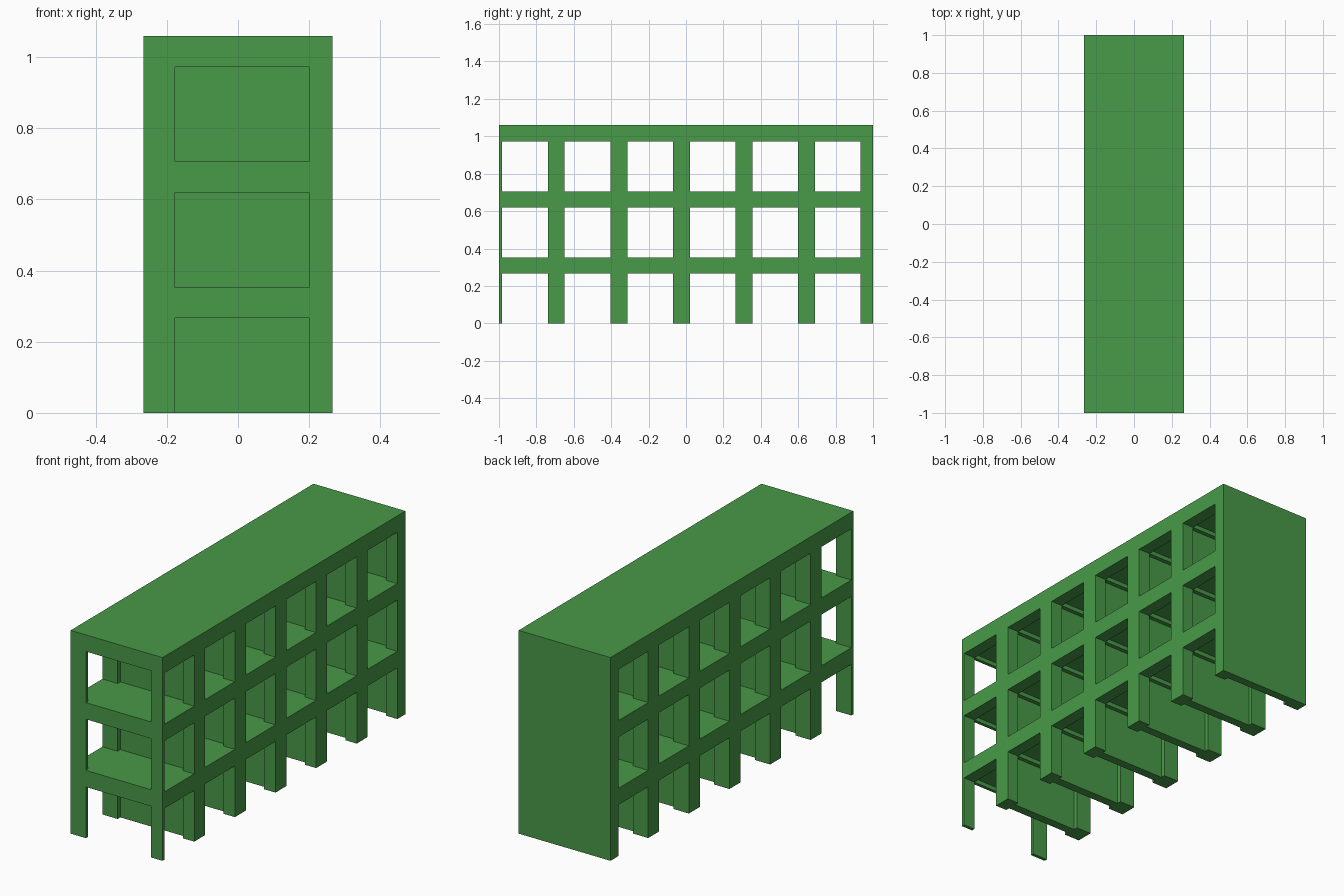
import bpy, bmesh

if "Cube" in bpy.data.objects:
    bpy.data.objects.remove(bpy.data.objects["Cube"])

# Main dimensions
X0, X1 = -0.265, 0.265          # outer width
RX0, RX1 = -0.177, 0.20         # inner room width
H = 1.059
BAYS, FLOORS = 6, 3
WIN_Y, STEP_Y, START_Y = 0.2445, 0.3345, -0.983
WIN_Z, STEP_Z = 0.2665, 0.353
R = 0.022                       # recess of partitions and ceilings

# Empty spaces: side windows, rooms between partitions, ceiling recesses
voids = []
for j in range(BAYS):
    a = START_Y + j * STEP_Y
    b = a + WIN_Y
    ra = -1.0 if j == 0 else a - R
    for k in range(FLOORS):
        z = k * STEP_Z
        voids.append((X0, X1, a, b, z, z + WIN_Z))
        voids.append((RX0, RX1, ra, b + R, z, z + WIN_Z))
        voids.append((RX0, RX1, a, b, z, z + WIN_Z + R))


def cuts(lo, hi, i):
    vals = {lo, hi}
    for v in voids:
        vals.update((v[i], v[i + 1]))
    out = []
    for v in sorted(vals):
        if not out or v - out[-1] > 1e-5:
            out.append(v)
    return out


axes = [cuts(X0, X1, 0), cuts(-1.0, 1.0, 2), cuts(0.0, H, 4)]
sizes = [len(a) - 1 for a in axes]


def is_solid(c):
    if any(c[i] < 0 or c[i] >= sizes[i] for i in range(3)):
        return False
    m = [(axes[i][c[i]] + axes[i][c[i] + 1]) / 2 for i in range(3)]
    return not any(all(v[2 * i] < m[i] < v[2 * i + 1] for i in range(3)) for v in voids)


# Open frame with posts, beams, floors and cross partitions as one clean skin
bm = bmesh.new()
verts = {}


def vert(key):
    if key not in verts:
        verts[key] = bm.verts.new([axes[i][key[i]] for i in range(3)])
    return verts[key]


for x in range(sizes[0]):
    for y in range(sizes[1]):
        for z in range(sizes[2]):
            c = (x, y, z)
            if not is_solid(c):
                continue
            for i in range(3):
                for side in (0, 1):
                    n = list(c)
                    n[i] += 1 if side else -1
                    if is_solid(n):
                        continue
                    u, w = (i + 1) % 3, (i + 2) % 3
                    ring = []
                    for du, dw in ((0, 0), (1, 0), (1, 1), (0, 1)):
                        p = list(c)
                        p[i] += side
                        p[u] += du
                        p[w] += dw
                        ring.append(vert(tuple(p)))
                    bm.faces.new(ring if side else ring[::-1])

bmesh.ops.recalc_face_normals(bm, faces=bm.faces)
mesh = bpy.data.meshes.new("building_frame")
bm.to_mesh(mesh)
bm.free()
frame = bpy.data.objects.new("building_frame", mesh)
bpy.context.collection.objects.link(frame)

green = bpy.data.materials.new("leaf_green")
green.diffuse_color = (0.065, 0.32, 0.065, 1.0)
green.use_nodes = True
green.node_tree.nodes["Principled BSDF"].inputs["Base Color"].default_value = green.diffuse_color
mesh.materials.append(green)
